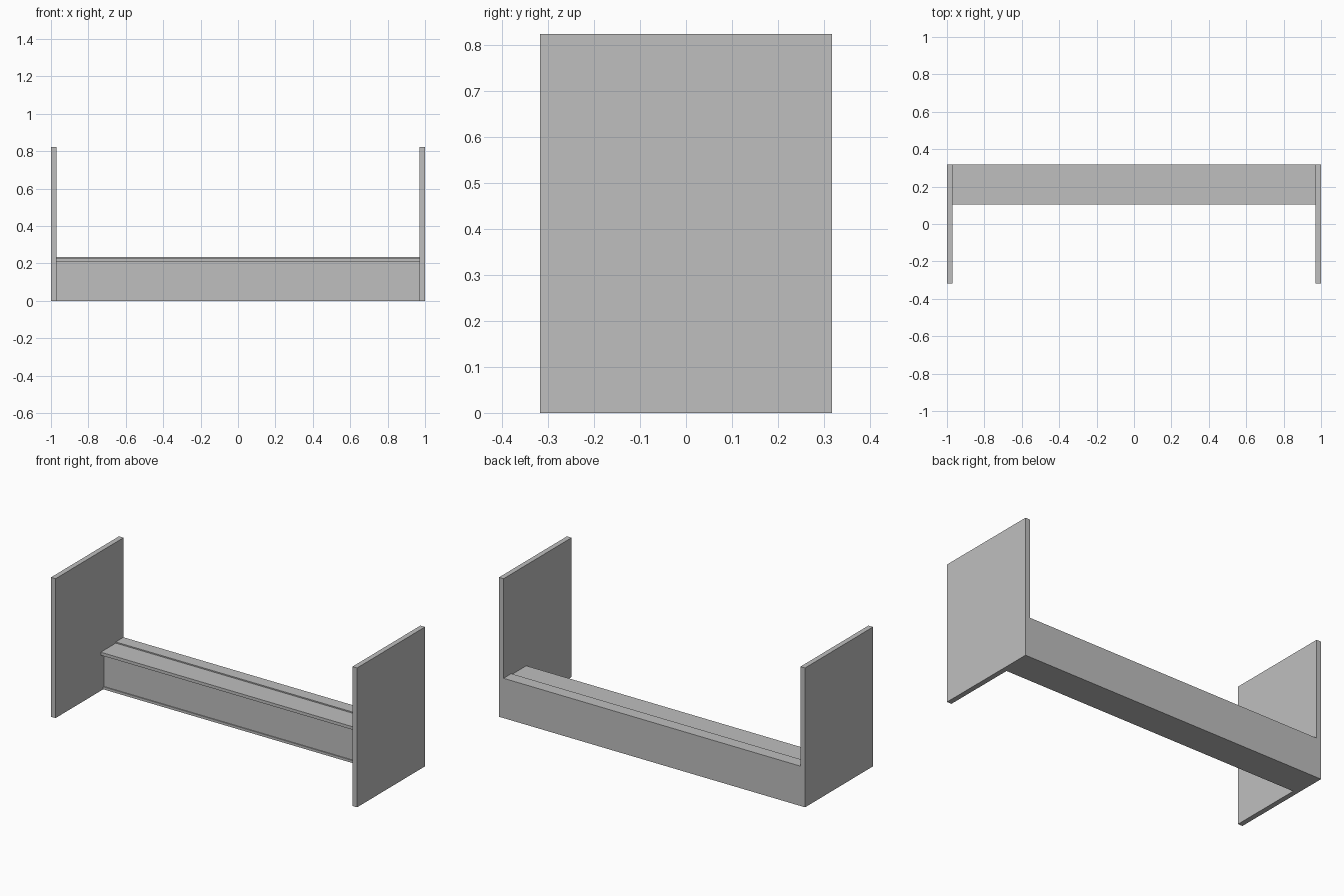
import bpy

# Remove the default object if present
cube = bpy.data.objects.get("Cube")
if cube:
    bpy.data.objects.remove(cube, do_unlink=True)

# Single flat grey for every board
grey = bpy.data.materials.new("light_grey")
grey.use_nodes = True
colour = (0.52, 0.52, 0.52, 1)
grey.diffuse_color = colour
grey.node_tree.nodes["Principled BSDF"].inputs["Base Color"].default_value = colour


def board(name, x, y, z):
    """Flat board filling the given (low, high) range on each axis."""
    spans = (x, y, z)
    centre = [(low + high) / 2 for low, high in spans]
    bpy.ops.mesh.primitive_cube_add(size=1, location=centre)
    obj = bpy.context.object
    obj.name = name
    obj.scale = [high - low for low, high in spans]
    bpy.ops.object.transform_apply(location=False, rotation=False, scale=True)
    obj.data.materials.append(grey)
    return obj


HALF_DEPTH = 0.317
HEIGHT = 0.823
INNER = 0.97
span = (-INNER, INNER)

# Upright end panels
board("left_side_panel", (INNER, 1), (-HALF_DEPTH, HALF_DEPTH), (0, HEIGHT))
board("right_side_panel", (-1, -INNER), (-HALF_DEPTH, HALF_DEPTH), (0, HEIGHT))

# Boxed beam joining the panels along the back
board("back_board", span, (0.31, HALF_DEPTH), (0, 0.235))
board("floor_board", span, (0.128, 0.31), (0, 0.015))
board("front_board", span, (0.134, 0.15), (0.015, 0.21))

# Overhanging shelf with a slightly raised strip behind it
board("shelf", span, (0.105, 0.31), (0.21, 0.228))
board("raised_rear_strip", span, (0.245, 0.31), (0.228, 0.235))
